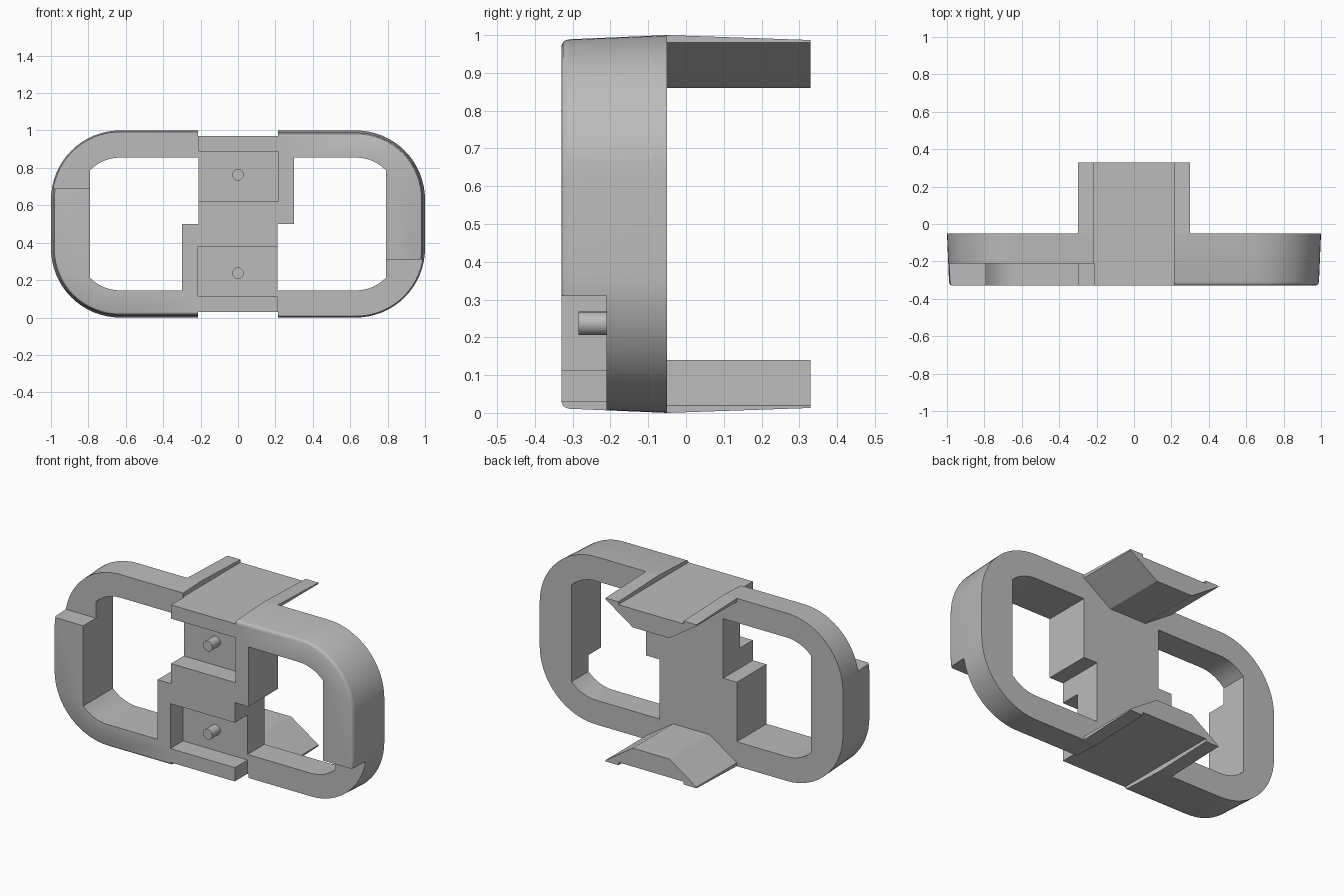
import bpy, bmesh, math

if "Cube" in bpy.data.objects:
    bpy.data.objects.remove(bpy.data.objects["Cube"])

grey = bpy.data.materials.new("mid_grey")
grey.diffuse_color = (0.5, 0.5, 0.5, 1)
grey.use_nodes = True
grey.node_tree.nodes["Principled BSDF"].inputs["Base Color"].default_value = grey.diffuse_color


def loft(name, rings):
    """Solid from matching loops given as (y, [(x, z), ...])."""
    bm = bmesh.new()
    loops = [[bm.verts.new((x, y, z)) for x, z in pts] for y, pts in rings]
    n = len(loops[0])
    for a, b in zip(loops, loops[1:]):
        for i in range(n):
            j = (i + 1) % n
            bm.faces.new((a[i], a[j], b[j], b[i]))
    bm.faces.new(loops[0])
    bm.faces.new(loops[-1][::-1])
    bmesh.ops.recalc_face_normals(bm, faces=bm.faces[:])
    me = bpy.data.meshes.new(name)
    bm.to_mesh(me)
    bm.free()
    me.materials.append(grey)
    ob = bpy.data.objects.new(name, me)
    bpy.context.collection.objects.link(ob)
    return ob


def activate(ob):
    bpy.ops.object.select_all(action='DESELECT')
    bpy.context.view_layer.objects.active = ob
    ob.select_set(True)


def smooth(ob):
    activate(ob)
    bpy.ops.object.shade_smooth_by_angle(angle=math.radians(30))


def turn(pts):
    """Half turn about the centre of the front face."""
    return [(-x, 1 - z) for x, z in pts]


def rect(x0, x1, z0, z1):
    return [(x0, z0), (x1, z0), (x1, z1), (x0, z1)]


def outline(inset, steps=16):
    """Rounded outer outline of the frame."""
    pts = []
    for k, (cx, cz) in enumerate([(.63, .63), (-.63, .63), (-.63, .37), (.63, .37)]):
        for i in range(steps + 1):
            a = math.pi / 2 * (k + i / steps)
            pts.append((cx + (.37 - inset) * math.cos(a), cz + (.37 - inset) * math.sin(a)))
    return pts


# Double-loop frame: tapered forwards with a rounded front edge
frame = loft("frame", [(-.05, outline(0)), (-.308, outline(.011)), (-.317, outline(.013)),
                       (-.325, outline(.018)), (-.33, outline(.028))])

# Stepped hand opening with clipped round corners
start = math.acos(-.16 / .225)
arc = [(-.63 + .225 * math.cos(a), .63 + .225 * math.sin(a))
       for a in [start + (math.pi / 2 - start) * i / 8 for i in range(9)]]
opening = arc + [(-.21, .855), (-.21, .5), (-.30, .5), (-.30, .145)]
opening += [(x, 1 - z) for x, z in reversed(arc)]

cuts = [
    (opening, -.5, .2),                             # hand opening
    (rect(-1.1, -.21, .69, 1.1), -.5, -.21),        # half-lapped front layer
    (rect(-.25, .215, .62, .888), -.5, -.21),       # pin pocket
    (rect(-.215, .215, .97, 1.1), -.5, .2),         # strap groove
]
for pts, y0, y1 in cuts:
    for shape in (pts, turn(pts)):
        cutter = loft("cutter", [(y0, shape), (y1, shape)])
        cutter.hide_render = True
        mod = frame.modifiers.new("cut", 'BOOLEAN')
        mod.operation = 'DIFFERENCE'
        mod.solver = 'EXACT'
        mod.object = cutter
        activate(frame)
        bpy.ops.object.modifier_apply(modifier=mod.name)
        bpy.data.objects.remove(cutter)
smooth(frame)


# Rear clips: trapezoid section with two outer lips
def clip(top):
    half = [(.12, .86), (.30, .98), (.30, top), (.215, top), (.215, .97)]
    return half + [(-x, z) for x, z in reversed(half)]


# Pins standing in the pockets
def circle(r, cz):
    return [(r * math.cos(i * math.tau / 24), cz + r * math.sin(i * math.tau / 24))
            for i in range(24)]


for name, fn in (("upper", lambda p: p), ("lower", turn)):
    loft(name + "_clip", [(-.05, fn(clip(1.0))), (.33, fn(clip(.987)))])
    pin = fn(circle(.031, .763))
    smooth(loft(name + "_pin", [(-.285, pin), (-.21, pin)]))
